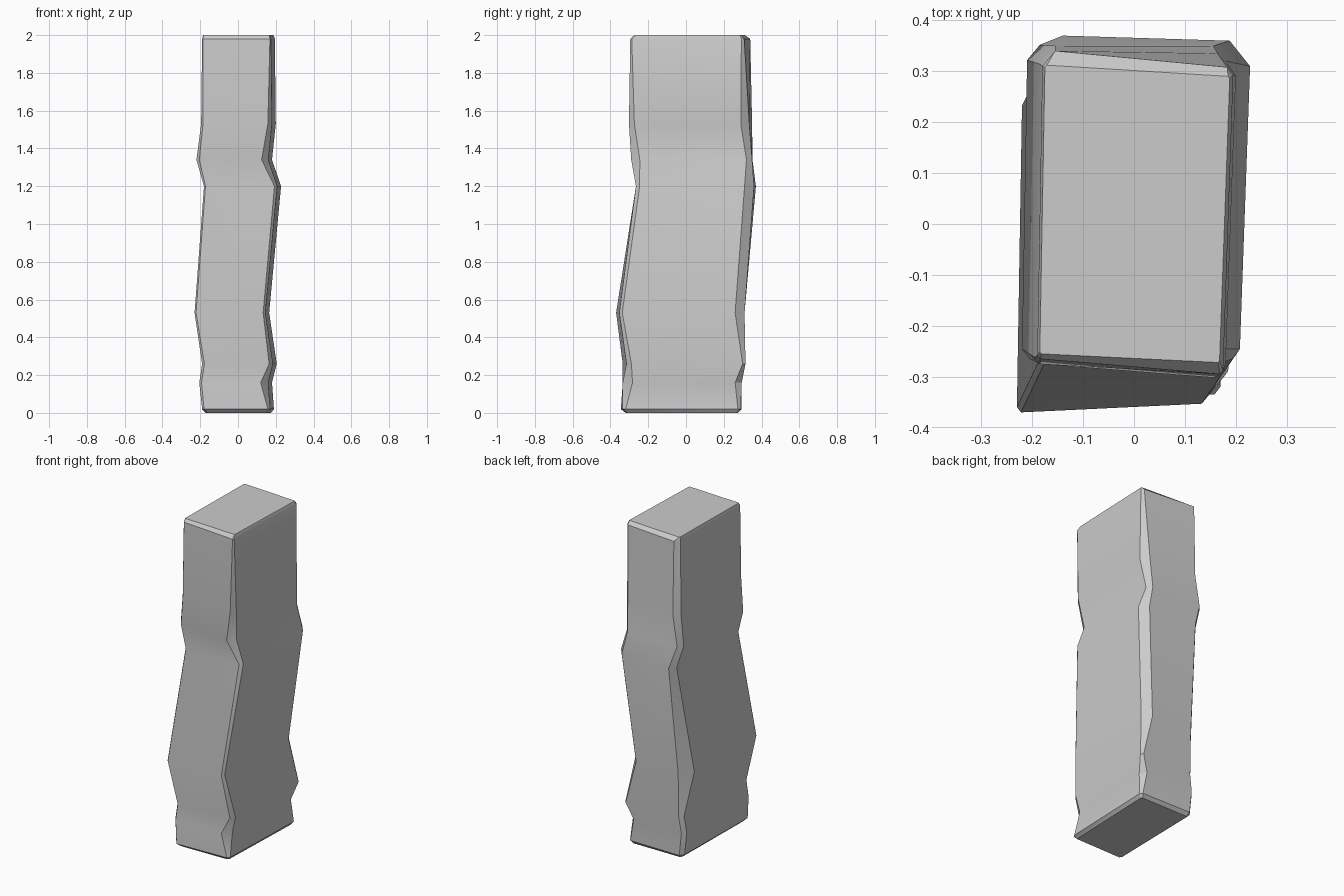
import bpy, bmesh

# Each level: z, left x, right x, front y (left, right), back y (left, right),
# corner chamfers (front-left, front-right, back-right, back-left)
LEVELS = [
    (0.00, -0.17, 0.175, -0.320, -0.315, 0.275, 0.275, .01, .01, .01, .01),
    (0.02, -0.19, 0.190, -0.345, -0.335, 0.295, 0.290, .01, .012, .015, .02),
    (0.16, -0.205, 0.18, -0.335, -0.335, 0.295, 0.295, .012, .04, .035, .02),
    (0.26, -0.19, 0.205, -0.335, -0.315, 0.300, 0.315, .012, .02, .015, .02),
    (0.53, -0.23, 0.165, -0.370, -0.353, 0.305, 0.310, .008, .012, .050, .06),
    (1.20, -0.18, 0.228, -0.265, -0.265, 0.370, 0.360, .008, .015, .050, .03),
    (1.34, -0.22, 0.180, -0.265, -0.290, 0.352, 0.350, .015, .035, .030, .025),
    (1.53, -0.195, 0.20, -0.275, -0.302, 0.350, 0.335, .01, .022, .045, .03),
    (1.98, -0.19, 0.195, -0.265, -0.295, 0.340, 0.308, .005, .006, .015, .025),
    (2.00, -0.185, 0.188, -0.255, -0.272, 0.312, 0.290, .003, .003, .004, .004),
]


def ring(level):
    """Slightly skewed rectangle with four cut corners, counter-clockwise."""
    z, xl, xr, fl, fr, bl, br, c_fl, c_fr, c_br, c_bl = level
    xrf, xlb = xr - 0.02, xl + 0.01      # right side leans out, left leans in
    return [
        (xl, fl + 1.3 * c_fl, z), (xl + c_fl, fl, z),
        (xrf - c_fr, fr, z), (xrf, fr + 1.3 * c_fr, z),
        (xr, br - c_br, z), (xr - 0.8 * c_br, br, z),
        (xlb + c_bl, bl, z), (xlb, bl - 1.2 * c_bl, z),
    ]


# Weathered stone pillar: loft through the rings
bm = bmesh.new()
rings = [[bm.verts.new(p) for p in ring(lv)] for lv in LEVELS]
for low, high in zip(rings, rings[1:]):
    for i in range(8):
        j = (i + 1) % 8
        bm.faces.new((low[i], low[j], high[j], high[i]))
bm.faces.new(list(reversed(rings[0])))
bm.faces.new(rings[-1])
bmesh.ops.recalc_face_normals(bm, faces=bm.faces[:])

mesh = bpy.data.meshes.new("stone_pillar")
bm.to_mesh(mesh)
bm.free()
pillar = bpy.data.objects.new("stone_pillar", mesh)
bpy.context.collection.objects.link(pillar)

# Soft bends, crisp corners
bpy.context.view_layer.objects.active = pillar
pillar.select_set(True)
bpy.ops.object.shade_smooth_by_angle(angle=0.52)
